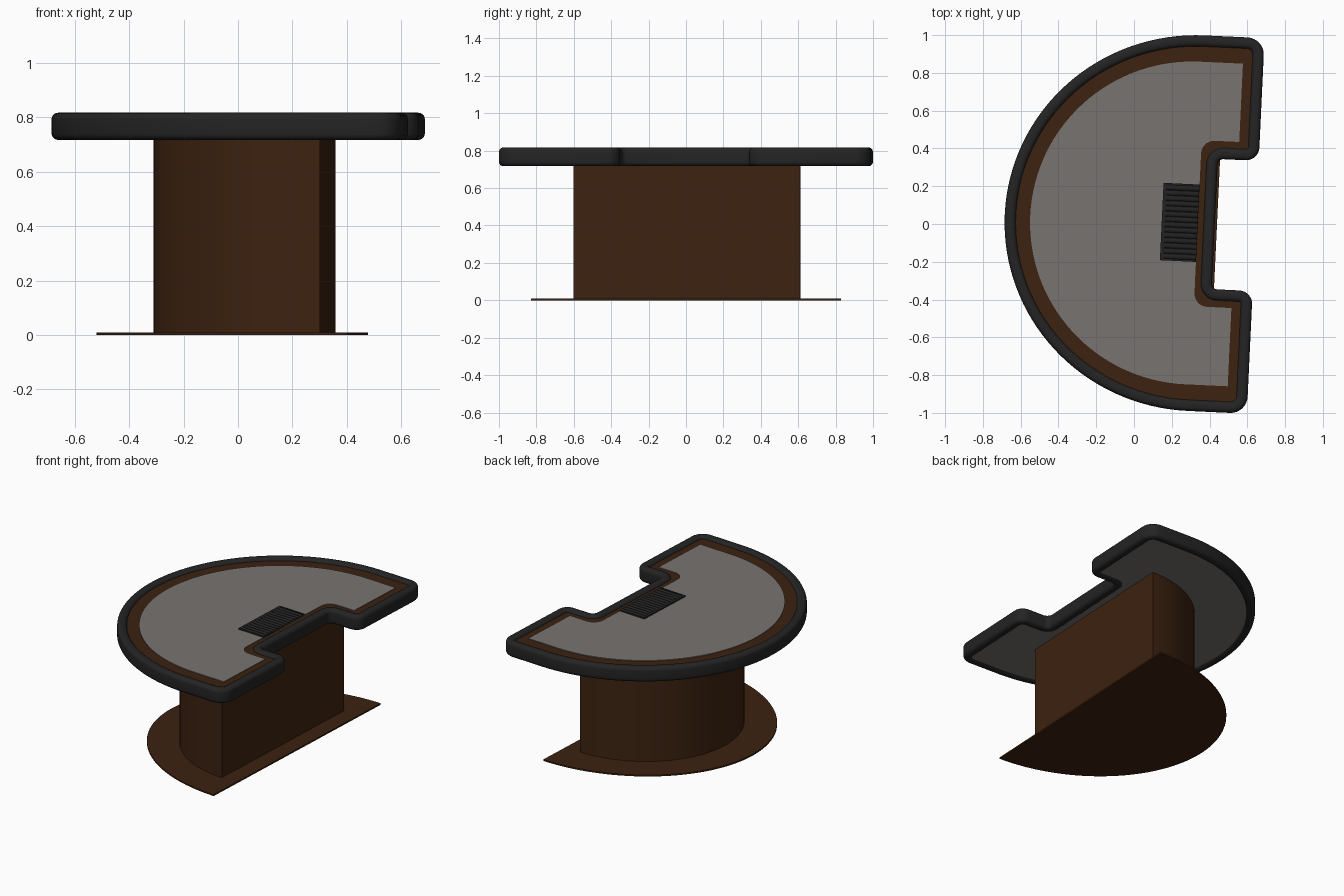
import bpy, bmesh, math
from mathutils import Vector

if "Cube" in bpy.data.objects:
    bpy.data.objects.remove(bpy.data.objects["Cube"])

TURN = -math.radians(2.7)   # the whole table is turned slightly
SHIFT = (0.0, 0.02, 0.0)


def material(name, rgb):
    m = bpy.data.materials.new(name)
    m.diffuse_color = (*rgb, 1)
    m.use_nodes = True
    m.node_tree.nodes["Principled BSDF"].inputs["Base Color"].default_value = m.diffuse_color
    return m


WOOD = material("dark brown wood", (0.046, 0.016, 0.005))
FELT = material("grey felt", (0.188, 0.174, 0.16))
PAD = material("black padding", (0.0175, 0.0175, 0.0175))
TRAY = material("black tray", (0.016, 0.016, 0.016))


def finish(name, bm, mats, angle=35):
    bmesh.ops.recalc_face_normals(bm, faces=bm.faces)
    me = bpy.data.meshes.new(name)
    bm.to_mesh(me)
    bm.free()
    for m in mats:
        me.materials.append(m)
    me.shade_smooth()
    me.set_sharp_from_angle(angle=math.radians(angle))
    ob = bpy.data.objects.new(name, me)
    ob.rotation_euler.z = TURN
    ob.location = SHIFT
    bpy.context.collection.objects.link(ob)
    return ob


def prism(name, pts, z0, z1, mats, under=False):
    """Flat outline extruded upwards; optional second colour underneath."""
    bm = bmesh.new()
    f = bm.faces.new([bm.verts.new((p[0], p[1], z0)) for p in pts])
    top = bmesh.ops.extrude_face_region(bm, geom=[f], use_keep_orig=True)["geom"]
    bmesh.ops.translate(bm, vec=(0, 0, z1 - z0),
                        verts=[v for v in top if isinstance(v, bmesh.types.BMVert)])
    if under:
        f.material_index = 1
    return finish(name, bm, mats)


def half_ellipse(xc, a, b, n=64):
    return [Vector((xc - a * math.sin(math.pi * i / n), b * math.cos(math.pi * i / n)))
            for i in range(n + 1)]


def fillet(prev, p, nxt, r, n=8):
    """Round a right-angled corner."""
    if r <= 0:
        return [p]
    u, w = (prev - p).normalized(), (nxt - p).normalized()
    c = p + (u + w) * r
    return [c - w * r * math.cos(t) - u * r * math.sin(t)
            for t in (math.pi / 2 * i / n for i in range(n + 1))]


def outline(xl, xc, xr, xn, h, hn, r_out, r_tip, r_in):
    """Half-round table outline with a notch in the straight side."""
    corners = [(xr, -h, r_out), (xr, -hn, r_tip), (xn, -hn, r_in),
               (xn, hn, r_in), (xr, hn, r_tip), (xr, h, r_out)]
    vs = [Vector((xc, -h))] + [Vector(c[:2]) for c in corners] + [Vector((xc, h))]
    pts = []
    for i, c in enumerate(corners):
        pts += fillet(vs[i], vs[i + 1], vs[i + 2], c[2])
    return pts + half_ellipse(xc, xc - xl, h)


def inset(pts, d):
    out = []
    for i, p in enumerate(pts):
        a = (p - pts[i - 1]).normalized()
        b = (pts[(i + 1) % len(pts)] - p).normalized()
        t = (a + b).normalized()
        out.append(p + Vector((-t.y, t.x)) * d)
    return out


# base plate and pedestal
prism("base_plate", half_ellipse(0.44, 0.96, 0.83), 0, 0.01, [WOOD])
prism("pedestal", half_ellipse(0.33, 0.64, 0.607), 0.01, 0.74, [WOOD])

# table top: brown board with grey underside
edge = outline(-0.685, 0.33, 0.645, 0.428, 0.995, 0.345, 0.09, 0.07, 0.03)
prism("table_board", inset(edge, 0.03), 0.725, 0.80, [WOOD, FELT], under=True)

# felt playing surface
felt = outline(-0.55, 0.31, 0.537, 0.338, 0.855, 0.44, 0, 0, 0.07)
prism("felt_surface", felt, 0.80, 0.804, [FELT])

# padded rail: rounded section swept round the edge
W, Z0, Z1, R = 0.06, 0.717, 0.817, 0.024
section = []
for cx, cz, start in ((W - R, Z1 - R, 0), (R, Z1 - R, 90), (R, Z0 + R, 180), (W - R, Z0 + R, 270)):
    for k in range(6):
        t = math.radians(start + 18 * k)
        section.append((cx + R * math.cos(t), cz + R * math.sin(t)))
bm = bmesh.new()
loops = [[bm.verts.new((p.x, p.y, z)) for p in inset(edge, d)] for d, z in section]
for i, lo in enumerate(loops):
    nx = loops[(i + 1) % len(loops)]
    for j in range(len(lo)):
        k = (j + 1) % len(lo)
        bm.faces.new((lo[j], lo[k], nx[k], nx[j]))
finish("padded_rail", bm, [PAD], 50)


# chip tray: frame, floor and a row of round ribs
def box(name, x0, x1, y0, y1, z0, z1):
    prism(name, [(x0, y0), (x1, y0), (x1, y1), (x0, y1)], z0, z1, [TRAY])


box("tray_floor", 0.147, 0.338, -0.205, 0.205, 0.80, 0.806)
box("tray_back_bar", 0.147, 0.165, -0.205, 0.205, 0.80, 0.812)
for s, side in ((-1, "front"), (1, "rear")):
    y = sorted((s * 0.196, s * 0.205))
    box("tray_" + side + "_bar", 0.147, 0.338, y[0], y[1], 0.80, 0.812)
N = 14
pitch = 0.392 / N
for i in range(N):
    yc = -0.196 + pitch * (i + 0.5)
    r = pitch / 2
    arc = [(yc + r * math.cos(math.pi * k / 8), 0.803 + 0.010 * math.sin(math.pi * k / 8))
           for k in range(9)]
    bm = bmesh.new()
    ends = [[bm.verts.new((x, y, z)) for y, z in arc] for x in (0.165, 0.338)]
    for e in ends:
        bm.faces.new(e)
    for k in range(9):
        m = (k + 1) % 9
        bm.faces.new((ends[0][k], ends[0][m], ends[1][m], ends[1][k]))
    finish("tray_rib_%d" % (i + 1), bm, [TRAY])
